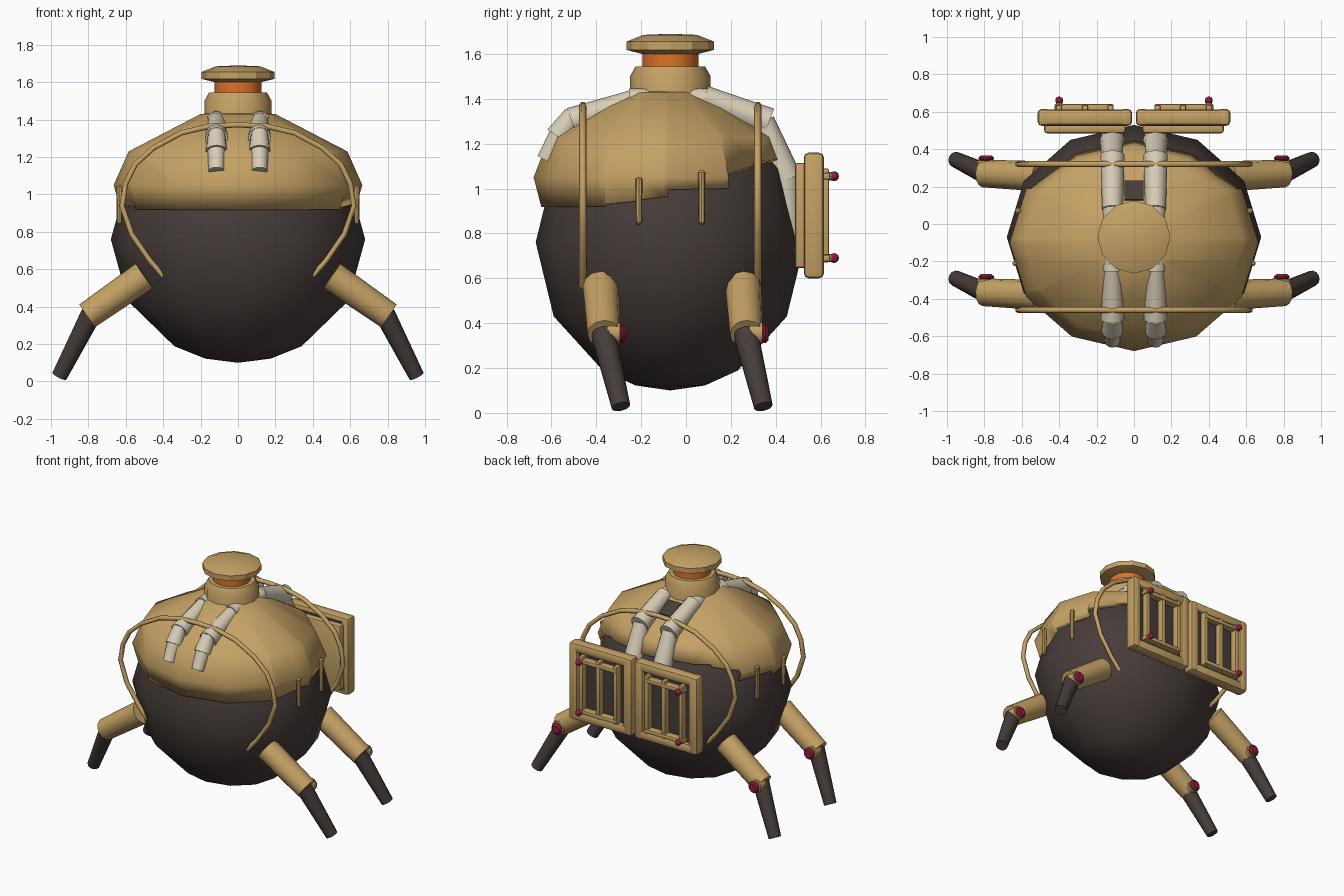
import bpy, bmesh
from math import radians, sin, cos, pi
from mathutils import Vector, Matrix

if "Cube" in bpy.data.objects:
    bpy.data.objects.remove(bpy.data.objects["Cube"])


def material(name, rgb):
    m = bpy.data.materials.new(name)
    m.use_nodes = True
    m.diffuse_color = (*rgb, 1)
    m.node_tree.nodes["Principled BSDF"].inputs["Base Color"].default_value = (*rgb, 1)
    return m


TAN = material("tan_paint", (0.56, 0.36, 0.13))
DARK = material("dark_brown", (0.062, 0.046, 0.041))
CREAM = material("cream_hose", (0.68, 0.61, 0.47))
ORANGE = material("orange_band", (0.72, 0.17, 0.02))
RED = material("dark_red", (0.27, 0.012, 0.045))


def finish(bm, name, mat, smooth=40):
    bmesh.ops.recalc_face_normals(bm, faces=bm.faces)
    mesh = bpy.data.meshes.new(name)
    bm.to_mesh(mesh)
    bm.free()
    mesh.materials.append(mat)
    mesh.shade_smooth()
    mesh.set_sharp_from_angle(angle=radians(smooth))
    ob = bpy.data.objects.new(name, mesh)
    bpy.context.collection.objects.link(ob)
    return ob


def lathe(profile, cy, ry=1.0, steps=12):
    """Revolve (radius, z) points about a vertical axis, scaled by ry in y."""
    bm = bmesh.new()
    verts = [bm.verts.new((r, 0, z)) for r, z in profile]
    edges = [bm.edges.new(p) for p in zip(verts, verts[1:])]
    bmesh.ops.spin(bm, geom=verts + edges, cent=(0, 0, 0), axis=(0, 0, 1),
                   angle=2 * pi, steps=steps, use_duplicate=False)
    bmesh.ops.remove_doubles(bm, verts=bm.verts, dist=0.0005)
    for v in bm.verts:
        v.co.y = v.co.y * ry + cy
    return bm


def rod(name, a, b, r1, r2, mat, sides=12, bevel=0.0):
    """Tapered cylinder from a to b."""
    a, b = Vector(a), Vector(b)
    d = b - a
    bm = bmesh.new()
    mtx = Matrix.Translation((a + b) / 2) @ d.to_track_quat('Z', 'Y').to_matrix().to_4x4()
    bmesh.ops.create_cone(bm, cap_ends=True, segments=sides, radius1=r1, radius2=r2,
                          depth=d.length, matrix=mtx)
    if bevel:
        rims = [e for e in bm.edges if any(len(f.verts) > 4 for f in e.link_faces)]
        bmesh.ops.bevel(bm, geom=rims, offset=bevel, segments=1, affect='EDGES')
    return finish(bm, name, mat)


def box(name, lo, hi, mat, bevel=0.0):
    lo, hi = Vector(lo), Vector(hi)
    bm = bmesh.new()
    bmesh.ops.create_cube(bm, size=1, matrix=Matrix.Translation((lo + hi) / 2)
                          @ Matrix.Diagonal((*(hi - lo), 1)))
    if bevel:
        bmesh.ops.bevel(bm, geom=bm.edges[:], offset=bevel, segments=2,
                        profile=0.5, affect='EDGES')
    return finish(bm, name, mat)


def ball(name, pos, r, mat):
    bm = bmesh.new()
    bmesh.ops.create_uvsphere(bm, u_segments=10, v_segments=6, radius=r,
                              matrix=Matrix.Translation(pos))
    return finish(bm, name, mat)


# Round dark body
angles = [0, 15, 30, 60, 90, 120, 150, 165, 180]
body = lathe([(0.68 * sin(radians(a)), 0.76 - 0.66 * cos(radians(a))) for a in angles],
             -0.07, 0.6 / 0.68)
finish(body, "body", DARK)

# Tan shell over the top, with a stepped lower edge that rises to the back
shell = lathe([(0.62, 0.9), (0.665, 1.05), (0.585, 1.23), (0.2, 1.43), (0, 1.445)],
              -0.1, 0.575 / 0.66)
bands = [(-0.8, -0.36, 0.915, 0.92), (-0.36, -0.2, 0.93, 0.945), (-0.2, -0.08, 0.95, 0.965),
         (-0.08, 0.19, 0.995, 1.0), (0.19, 0.3, 1.075, 1.1), (0.3, 0.8, 1.12, 1.16)]


def cut(bm, faces, co, no):
    geom = list({g for f in faces for g in (*f.verts, *f.edges, f)})
    bmesh.ops.bisect_plane(bm, geom=geom, plane_co=co, plane_no=no)


for y0, *_ in bands[1:]:
    cut(shell, shell.faces, (0, y0, 0), (0, 1, 0))
for y0, y1, z0, z1 in bands:
    inside = lambda: [f for f in shell.faces if y0 < f.calc_center_median().y < y1]
    slope = (z1 - z0) / (y1 - y0)
    cut(shell, inside(), (0, y0, z0), (0, -slope, 1))
    low = [f for f in inside()
           if f.calc_center_median().z < z0 + slope * (f.calc_center_median().y - y0)]
    bmesh.ops.delete(shell, geom=low, context='FACES')
shell_ob = finish(shell, "top_shell", TAN)
thick = shell_ob.modifiers.new("thickness", 'SOLIDIFY')
thick.thickness = 0.03

# Dark slot behind the neck
slot = box("rear_slot", (-0.05, -0.06, -0.004), (0.05, 0.06, 0.004), DARK)
slot.location = (0, 0.18, 1.372)
slot.rotation_euler.x = -0.53

# Neck, orange band and hatch lid
finish(lathe([(0, 1.34), (0.18, 1.34), (0.18, 1.5), (0.155, 1.545), (0, 1.545)], -0.07),
       "neck", TAN)
finish(lathe([(0, 1.53), (0.125, 1.53), (0.125, 1.61), (0, 1.61)], -0.07, steps=16),
       "neck_band", ORANGE)
finish(lathe([(0, 1.6), (0.125, 1.6), (0.195, 1.618), (0.195, 1.655), (0.12, 1.685), (0, 1.69)],
             -0.07), "hatch_lid", TAN, 25)

# Hoops: thin bent rails beside the body
half = [(0.4, 0.565), (0.47, 0.645), (0.57, 0.79), (0.62, 0.94), (0.6, 1.06),
        (0.55, 1.16), (0.45, 1.25), (0.3, 1.33), (0.15, 1.365)]
path = half + [(0, 1.372)] + [(-x, z) for x, z in reversed(half)]
for name, y in (("front_hoop", -0.46), ("rear_hoop", 0.32)):
    curve = bpy.data.curves.new(name, 'CURVE')
    curve.dimensions = '3D'
    curve.bevel_depth = 0.016
    curve.bevel_resolution = 1
    curve.use_fill_caps = True
    spline = curve.splines.new('POLY')
    spline.points.add(len(path) - 1)
    for p, (x, z) in zip(spline.points, path):
        p.co = (x, y, z, 1)
    curve.materials.append(TAN)
    bpy.context.collection.objects.link(bpy.data.objects.new(name, curve))

for side, s in (("left", 1), ("right", -1)):
    # Segmented hoses running over the shell
    hx = 0.115 * s
    hose = [(-0.12, 1.4, -0.25, 1.39, 0.05, 0.055), (-0.2, 1.405, -0.51, 1.30, 0.045, 0.062),
            (-0.5, 1.33, -0.57, 1.23, 0.045, 0.058), (-0.55, 1.26, -0.625, 1.125, 0.05, 0.042),
            (0.0, 1.4, 0.12, 1.39, 0.05, 0.055), (0.08, 1.405, 0.37, 1.295, 0.055, 0.065),
            (0.34, 1.3, 0.45, 1.04, 0.055, 0.068), (0.44, 1.08, 0.46, 0.72, 0.064, 0.055)]
    for i, (y0, z0, y1, z1, r0, r1) in enumerate(hose):
        rod(f"{side}_hose_{i + 1}", (hx, y0, z0), (hx, y1, z1), r0, r1, CREAM)

    # Legs with knee joints
    for end, y in (("front", -0.38), ("rear", 0.255)):
        tag = f"{side}_{end}"
        rod(tag + "_upper_leg", (0.5 * s, y, 0.565), (0.805 * s, y + 0.015, 0.352),
            0.081, 0.074, TAN)
        rod(tag + "_lower_leg", (0.785 * s, y + 0.01, 0.36), (0.955 * s, y + 0.09, 0.028),
            0.056, 0.042, DARK)
        rod(tag + "_knee_plate", (0.79 * s, y + 0.03, 0.355), (0.79 * s, y + 0.085, 0.355),
            0.052, 0.048, TAN)
        rod(tag + "_knee_cap", (0.79 * s, y + 0.08, 0.352), (0.79 * s, y + 0.112, 0.352),
            0.041, 0.041, RED, bevel=0.012)

    # Paint runs below the shell edge
    for i, (y, top, x) in enumerate([(-0.21, 1.05, 0.635), (0.07, 1.08, 0.62)]):
        run = rod(f"{side}_paint_run_{i + 1}", (x * s, y, 0.84), (x * s, y, top), 0.013, 0.016, TAN, 8,
                  0.008)

    # Back panel: backing plate, dark inset and thick frame
    span = lambda a, b: (min(a * s, b * s), max(a * s, b * s))

    def slab(name, x0, x1, y0, y1, z0, z1, mat, bevel=0.0):
        a, b = span(x0, x1)
        box(f"{side}_{name}", (a, y0, z0), (b, y1, z1), mat, bevel)

    slab("panel_back", 0.045, 0.48, 0.485, 0.54, 0.645, 1.115, TAN, 0.015)
    slab("panel_inset", 0.04, 0.485, 0.525, 0.59, 0.63, 1.13, DARK)
    for n, x in (("inner", 0.01), ("outer", 0.445)):
        slab(f"frame_{n}", x, x + 0.07, 0.525, 0.615, 0.6, 1.16, TAN, 0.022)
    for n, z in (("bottom", 0.6), ("top", 1.09)):
        slab(f"frame_{n}", 0.015, 0.51, 0.527, 0.613, z, z + 0.07, TAN, 0.022)

    # Grille bars and red corner knobs
    for i, x in enumerate((0.125, 0.262, 0.4)):
        slab(f"grille_upright_{i + 1}", x - 0.016, x + 0.016, 0.585, 0.637, 0.67, 1.09, TAN, 0.008)
    for i, z in enumerate((0.69, 1.055)):
        slab(f"grille_rail_{i + 1}", 0.11, 0.425, 0.585, 0.642, z - 0.015, z + 0.015, TAN, 0.008)
        rod(f"{side}_knob_stem_{i + 1}", (0.4 * s, 0.6, z), (0.4 * s, 0.655, z), 0.018, 0.018, TAN, 8)
        ball(f"{side}_knob_{i + 1}", (0.4 * s, 0.66, z), 0.022, RED)
